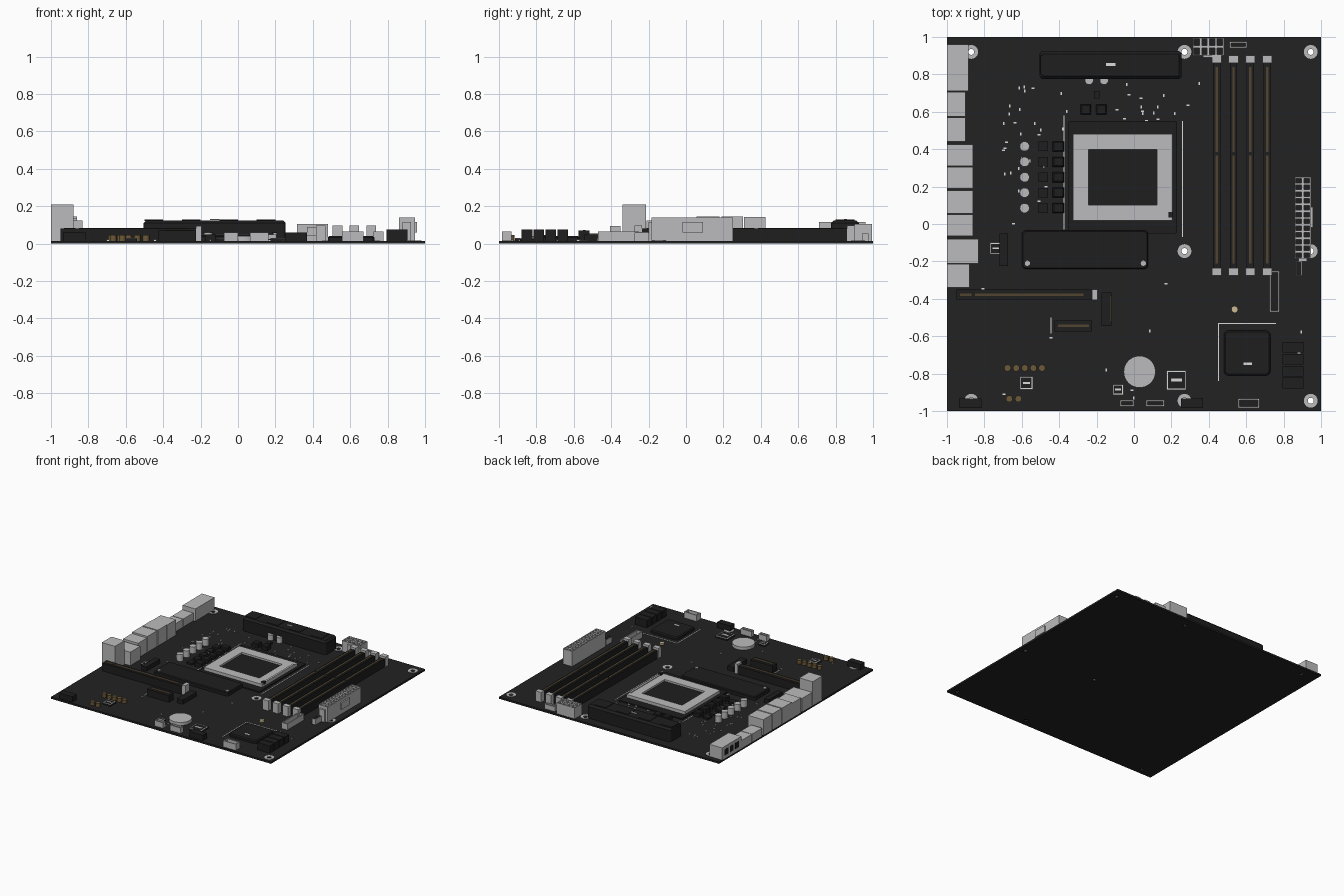
import bpy, bmesh, random
from mathutils import Matrix, Vector

old = bpy.data.objects.get("Cube")
if old:
    bpy.data.objects.remove(old, do_unlink=True)

TOP = 0.015  # upper surface of the board


def material(name, r, g, b):
    m = bpy.data.materials.new(name)
    m.use_nodes = True
    m.diffuse_color = (r, g, b, 1)
    m.node_tree.nodes["Principled BSDF"].inputs["Base Color"].default_value = (r, g, b, 1)
    return m


board_black = material("board black", .016, .016, .016)
plastic = material("black plastic", .013, .013, .013)
metal = material("light grey", .5, .5, .51)
white = material("print white", .72, .72, .72)
bronze = material("contact bronze", .085, .06, .03)
gold = material("gold", .15, .1, .04)
cream = material("cream", .6, .5, .3)


def finish(name, bm, *mats):
    bmesh.ops.recalc_face_normals(bm, faces=bm.faces)
    me = bpy.data.meshes.new(name)
    bm.to_mesh(me)
    bm.free()
    for m in mats:
        me.materials.append(m)
    ob = bpy.data.objects.new(name, me)
    bpy.context.collection.objects.link(ob)
    return ob


def add_box(bm, x0, x1, y0, y1, z0, z1):
    mat = Matrix.Translation(((x0 + x1) / 2, (y0 + y1) / 2, (z0 + z1) / 2))
    mat = mat @ Matrix.Diagonal((x1 - x0, y1 - y0, z1 - z0, 1))
    return bmesh.ops.create_cube(bm, size=1, matrix=mat)["verts"]


def box(name, x0, x1, y0, y1, h, mat=plastic, z0=TOP, corner=0, bevel=0):
    """Block with optional rounded upright corners and bevelled top."""
    bm = bmesh.new()
    add_box(bm, x0, x1, y0, y1, z0, h)
    if corner:
        up = [e for e in bm.edges if abs(e.verts[0].co.z - e.verts[1].co.z) > .001]
        bmesh.ops.bevel(bm, geom=up, offset=corner, segments=3, profile=.5, affect='EDGES')
    if bevel:
        rim = [e for e in bm.edges if all(v.co.z > h - .001 for v in e.verts)]
        bmesh.ops.bevel(bm, geom=rim, offset=bevel, segments=1, affect='EDGES')
    return finish(name, bm, mat)


def plate(name, x0, x1, y0, y1, mat=white, z=TOP):
    return box(name, x0, x1, y0, y1, z + .003, mat, z - .001)


def discs(name, spots, r, h, mat, z0=TOP, sides=24):
    bm = bmesh.new()
    for x, y in spots:
        bmesh.ops.create_cone(bm, cap_ends=True, segments=sides, radius1=r, radius2=r,
                              depth=h - z0, matrix=Matrix.Translation((x, y, (h + z0) / 2)))
    ob = finish(name, bm, mat)
    for p in ob.data.polygons:
        p.use_smooth = abs(p.normal.z) < .5
    return ob


def pocketed(name, x0, x1, y0, y1, h, nx=1, ny=1, wall=.008, depth=.03, shell=metal):
    """Block whose top is a grid of dark open pockets."""
    bm = bmesh.new()
    mat = Matrix.Translation(((x0 + x1) / 2, (y0 + y1) / 2, h)) @ Matrix.Diagonal((x1 - x0, y1 - y0, 1, 1))
    bmesh.ops.create_grid(bm, x_segments=nx, y_segments=ny, size=.5, matrix=mat)
    cells = list(bm.faces)
    rim = [e for e in bm.edges if e.is_boundary]
    skirt = bmesh.ops.extrude_edge_only(bm, edges=rim)["geom"]
    for v in skirt:
        if isinstance(v, bmesh.types.BMVert):
            v.co.z = TOP
    bmesh.ops.inset_individual(bm, faces=cells, thickness=wall, use_even_offset=True)
    for f in bmesh.ops.extrude_discrete_faces(bm, faces=cells)["faces"]:
        f.material_index = 1
        for v in f.verts:
            v.co.z -= depth
    return finish(name, bm, shell, plastic)


def frame(name, x0, x1, y0, y1, z, w=.007):
    """Thin printed outline."""
    bm = bmesh.new()
    for a, b, c, d in ((x0, x1, y0, y0 + w), (x0, x1, y1 - w, y1),
                       (x0, x0 + w, y0, y1), (x1 - w, x1, y0, y1)):
        add_box(bm, a, b, c, d, z - .002, z + .002)
    return finish(name, bm, white)


# Board with mounting holes and pads
board = box("board", -1, 1, -1, 1, TOP, board_black, 0)
holes = [(x, y) for x in (.27, .945) for y in (.92, -.145, -.945)] + [(-.87, .92), (-.87, -.945)]
pads = discs("mounting_pads", holes, .037, TOP + .003, metal, TOP - .002)
cutter = discs("hole_cutter", holes, .016, .1, metal, -.1)
cutter.hide_render = True
for ob in (board, pads):
    mod = ob.modifiers.new("holes", 'BOOLEAN')
    mod.operation, mod.object, mod.solver = 'DIFFERENCE', cutter, 'EXACT'
    bpy.context.view_layer.objects.active = ob
    bpy.ops.object.modifier_apply(modifier="holes")
bpy.data.objects.remove(cutter, do_unlink=True)

# Rear port blocks along the left edge: start, end, inner side, height
ports = [(.71, .96, -.885, .115), (.575, .705, -.9, .08), (.44, .57, -.9, .08),
         (.31, .425, -.862, .142), (.19, .305, -.862, .145), (.055, .18, -.862, .145),
         (-.065, .05, -.862, .135), (-.21, -.08, -.832, .125), (-.34, -.215, -.88, .21)]
for i, (y0, y1, x1, h) in enumerate(ports):
    box(f"rear_port_{i}", -1, x1, y0, y1, h, metal)
for y in (.74, .81, .88):
    box("port_opening", -1.001, -.99, y, y + .05, .09, plastic, .04)

# Heatsinks and chipset cover
box("upper_heatsink", -.505, .255, .775, .925, .125, corner=.02, bevel=.015)
for x in (-.45, -.25, -.05, .15):
    box("heatsink_ridge", x - .05, x + .05, .8, .9, .128, plastic, .12)
box("lower_heatsink", -.6, .075, -.24, -.035, .045, corner=.02, bevel=.006)
discs("heatsink_screws", [(-.57, -.21), (.05, -.21)], .014, .05, metal, .04)
box("chipset_cover", .48, .73, -.81, -.57, .04, corner=.025, bevel=.008)
plate("chipset_mark", .585, .63, -.755, -.74, white, .04)
plate("heatsink_mark", -.15, -.1, .845, .86, white, .128)

# Processor socket
box("socket_base", -.35, .23, -.05, .55, .025, corner=.01)
pocketed("socket_frame", -.325, .205, .02, .48, .05, wall=.082, depth=.015)
box("socket_lever", .19, .206, .03, .44, .056, metal, .04)
box("lever_tip", .185, .208, .035, .065, .062, plastic, .04)
plate("socket_line_left", -.378, -.372, -.03, .58)
plate("socket_line_right", .256, .262, -.07, .55)

# Power stage: capacitors and chokes
rows = [.085 + .0825 * i for i in range(5)]
discs("capacitors", [(-.585, y) for y in rows], .026, .07, metal)
discs("upper_capacitors", [(-.24, .768), (-.16, .768)], .023, .06, metal)
for y in rows:
    box("choke", -.435, -.373, y - .027, y + .027, .05, bevel=.006)
    box("driver_chip", -.51, -.46, y - .025, y + .025, .03)
for x in (-.257, -.174):
    box("upper_choke", x - .028, x + .028, .585, .64, .05, bevel=.006)
box("small_chip", -.215, -.185, .67, .71, .03)
box("edge_chip", -.72, -.675, -.225, -.05, .05)

# Memory slots
for i in range(4):
    x = .442 + .09 * i
    box("memory_slot", x - .02, x + .02, -.25, .87, .08)
    for y0, y1 in ((-.21, .365), (.385, .84)):
        plate("memory_contacts", x - .006, x + .006, y0, y1, bronze, .08)
    for y in (-.255, .88):
        box("memory_latch", x - .026, x + .026, y - .02, y + .02, .097, metal)

# Expansion slots
box("long_slot", -.95, -.225, -.405, -.35, .08)
plate("long_slot_contacts", -.93, -.87, -.386, -.372, bronze, .08)
plate("long_slot_contacts", -.85, -.27, -.386, -.372, bronze, .08)
box("long_slot_latch", -.225, -.195, -.405, -.35, .095, metal)
box("short_slot", -.425, -.225, -.575, -.515, .07)
plate("short_slot_contacts", -.405, -.24, -.551, -.537, bronze, .07)
box("drive_slot", -.175, -.12, -.545, -.365, .05)
plate("drive_slot_contacts", -.126, -.121, -.52, -.385, bronze, .05)
plate("short_slot_line", -.447, -.441, -.585, -.5)

# Power connectors
pocketed("main_power", .86, .945, -.185, .25, .14, 2, 12, .006, .05)
box("main_power_clip", .945, .957, -.02, .09, .115, metal, .06)
box("main_power_tail", .88, .925, -.2, -.185, .115, metal)
pocketed("processor_power", .315, .48, .9, .995, .105, 4, 2, .006, .05)
box("processor_power_clip", .37, .43, .89, .9, .09, metal, .04)

# Headers
pocketed("fan_header_back", .51, .605, .942, .975, .055)
pocketed("side_header", .725, .777, -.47, -.25, .065)
box("side_plug", .865, .897, -.275, -.2, .06, metal)
box("side_plug_core", .868, .894, -.272, -.204, .062)
for x0, x1 in ((-.075, .0), (.063, .162)):
    pocketed("front_header", x0, x1, -.975, -.94, .06)
pocketed("front_wide_header", .555, .67, -.985, -.932, .066)
for x in (-.875, .31):
    box("front_dark_header", x - .06, x + .06, -.985, -.932, .06)
for i in range(4):
    y = -.88 + .064 * i
    box("drive_port", .795, .905, y, y + .058, .075)

# Chips with printed outlines
for x, y, r in ((-.575, -.85, .035), (.227, -.835, .052), (-.085, -.885, .028), (-.74, -.13, .031)):
    box("chip", x - r, x + r, y - r, y + r, .028)
    frame("chip_outline", x - r, x + r, y - r, y + r, .028)
    plate("chip_mark", x - r * .55, x + r * .55, y - r * .15, y + r * .15, white, .028)

# Battery and pins
discs("battery", [(.03, -.79)], .085, .04, metal, sides=48)
discs("pins_upper", [(-.676 + .046 * i, -.77) for i in range(5)], .018, .045, gold)
discs("pins_lower", [(-.667, -.935), (-.618, -.935)], .018, .045, gold)
discs("drive_standoff", [(.538, -.457)], .018, .03, cream)

# Printed lines and scattered tiny components
plate("chipset_line_side", .448, .454, -.84, -.53)
plate("chipset_line_back", .448, .76, -.535, -.529)
random.seed(4)
bm = bmesh.new()
zones = [(-.7, -.3, .45, .75), (-.1, .4, .55, .76), (-.9, .9, -.95, -.3), (-.7, -.45, 0, .45)]
for x0, x1, y0, y1 in zones:
    for i in range(16):
        x, y = random.uniform(x0, x1), random.uniform(y0, y1)
        w, d = random.choice(((.008, .004), (.004, .008)))
        add_box(bm, x - w, x + w, y - d, y + d, TOP - .001, TOP + .006)
finish("tiny_components", bm, white)
